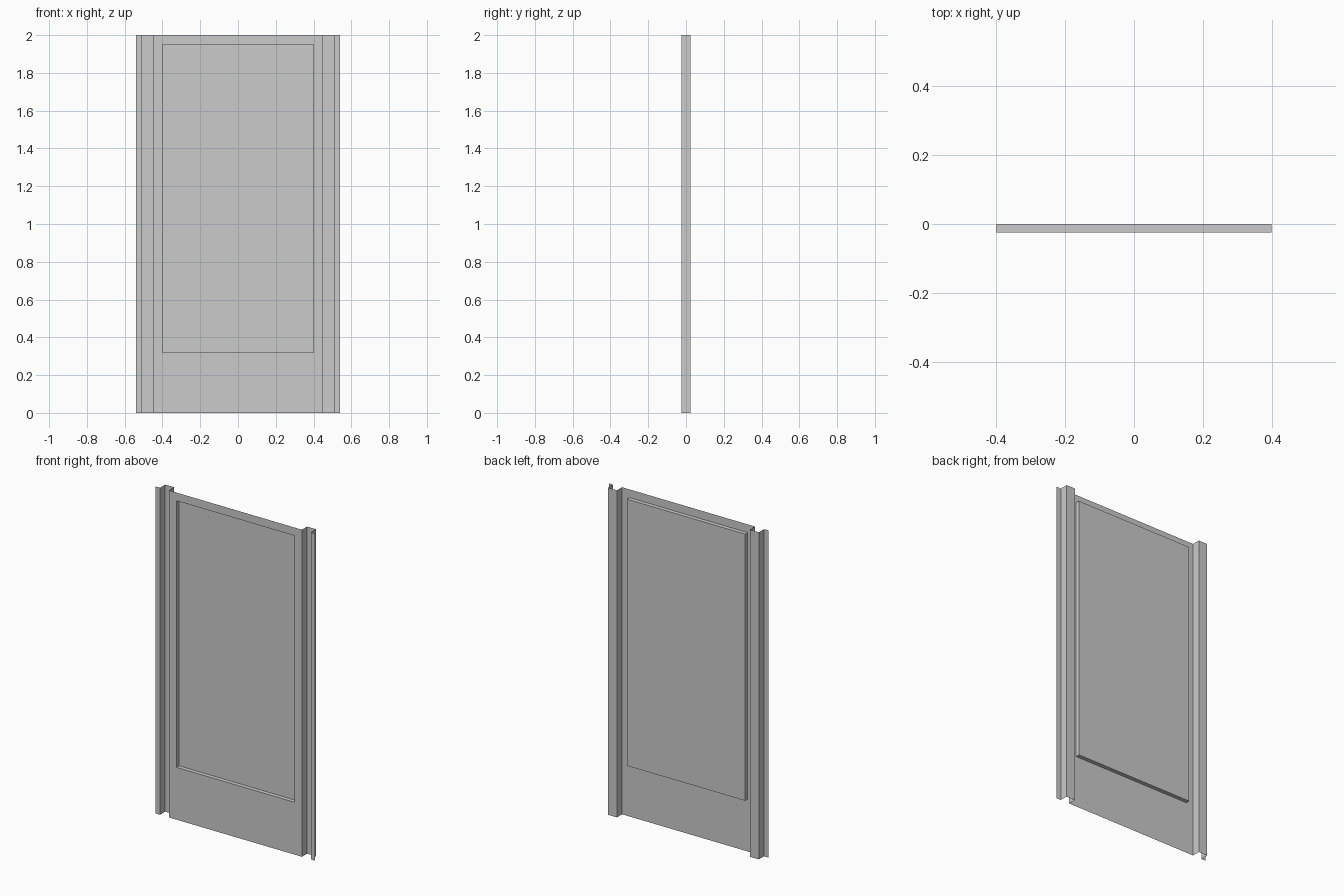
import bpy, bmesh

if "Cube" in bpy.data.objects:
    bpy.data.objects.remove(bpy.data.objects["Cube"])

HEIGHT = 2.0
FRONT, MIDDLE, BACK = -0.025, 0.0, 0.025


def make_object(name, bm):
    bmesh.ops.remove_doubles(bm, verts=bm.verts, dist=1e-5)
    mesh = bpy.data.meshes.new(name)
    bm.to_mesh(mesh)
    bm.free()
    obj = bpy.data.objects.new(name, mesh)
    bpy.context.collection.objects.link(obj)
    return obj


def quad(bm, *points):
    return bm.faces.new([bm.verts.new(p) for p in points])


# Flat sheet with a rectangular tray pressed towards the back
bm = bmesh.new()
xs, zs = (-0.45, -0.4, 0.4, 0.45), (0, 0.32, 1.95, HEIGHT)
for i in range(3):
    for k in range(3):
        if (i, k) != (1, 1):
            x0, x1, z0, z1 = xs[i], xs[i + 1], zs[k], zs[k + 1]
            quad(bm, (x0, FRONT, z0), (x1, FRONT, z0), (x1, FRONT, z1), (x0, FRONT, z1))

rim = [(-0.4, 0.32), (0.4, 0.32), (0.4, 1.95), (-0.4, 1.95)]
quad(bm, *[(x, MIDDLE, z) for x, z in rim])
for (xa, za), (xb, zb) in zip(rim, rim[1:] + rim[:1]):
    quad(bm, (xa, FRONT, za), (xb, FRONT, zb), (xb, MIDDLE, zb), (xa, MIDDLE, za))
bmesh.ops.remove_doubles(bm, verts=bm.verts, dist=1e-5)
bmesh.ops.recalc_face_normals(bm, faces=bm.faces)
# Keep the sheet facing the front
if sum(f.normal.y * f.calc_area() for f in bm.faces) > 0:
    bmesh.ops.reverse_faces(bm, faces=bm.faces)
make_object("recessed_panel", bm)

# Folded edge channels, mirrored to the left side
bm = bmesh.new()
profile = [(0.45, FRONT), (0.45, BACK), (0.51, BACK), (0.51, FRONT), (0.54, FRONT)]
for (xa, ya), (xb, yb) in zip(profile, profile[1:]):
    quad(bm, (xa, ya, 0), (xb, yb, 0), (xb, yb, HEIGHT), (xa, ya, HEIGHT))
channels = make_object("edge_channels", bm)
channels.modifiers.new("mirror", 'MIRROR').use_axis[0] = True
